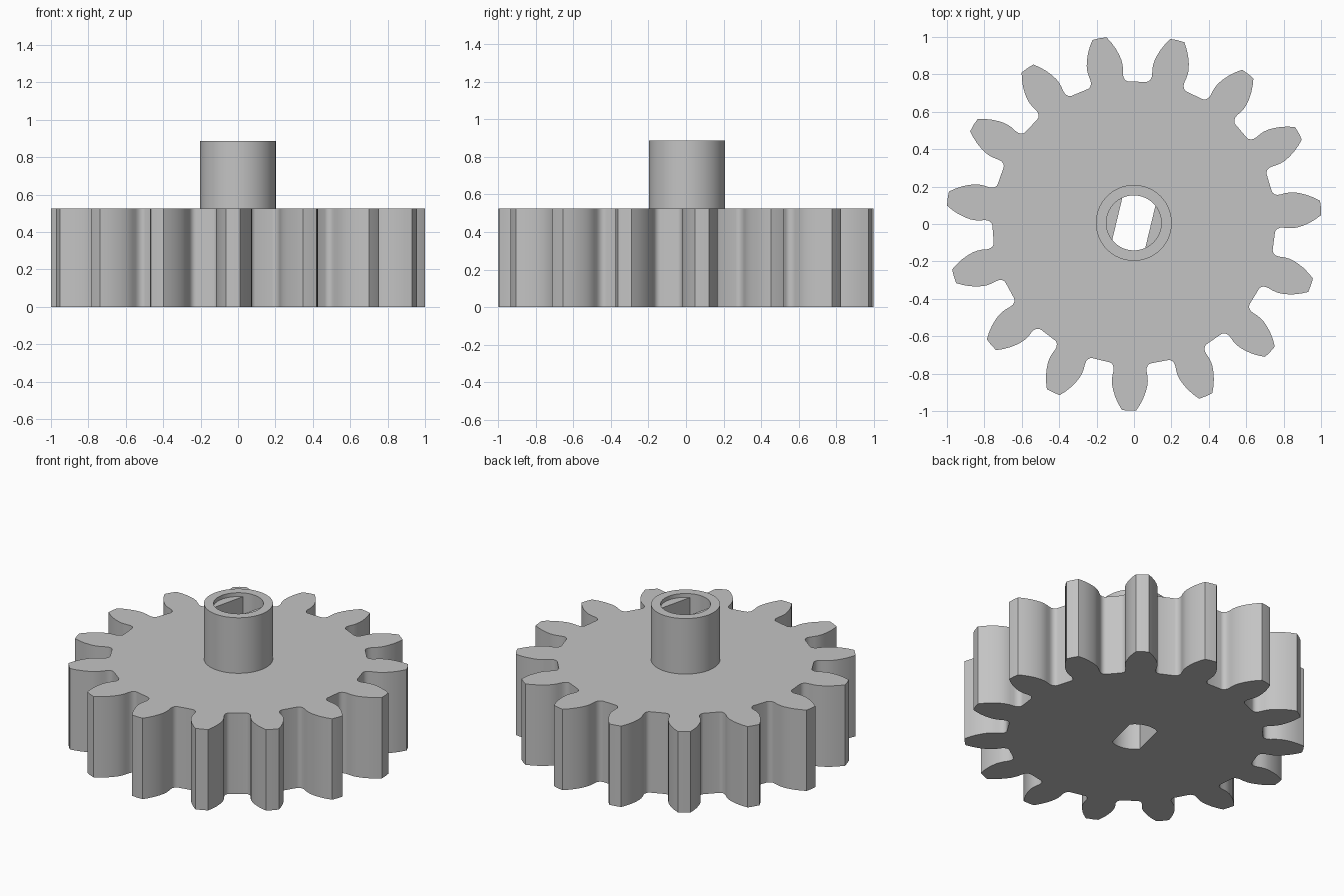
import bpy, bmesh, math
from mathutils import Matrix, Vector

if "Cube" in bpy.data.objects:
    bpy.data.objects.remove(bpy.data.objects["Cube"])

TEETH = 15
CENTRE = Vector((-0.001, 0.006, 0))
GEAR_TOP, HUB_TOP = 0.526, 0.887
HUB_R, BORE_R, FLAT, LEDGE = 0.203, 0.147, 0.091, 0.025
FIRST_TOOTH = math.radians(268.56)
BORE_TURN = math.radians(76.5)

grey = bpy.data.materials.new("light grey")
grey.use_nodes = True
colour = (0.55, 0.55, 0.55, 1)
grey.diffuse_color = colour
grey.node_tree.nodes["Principled BSDF"].inputs["Base Color"].default_value = colour


def prism(name, outline, bottom, top):
    """Upright solid from a flat outline around the gear axis."""
    bm = bmesh.new()
    face = bm.faces.new([bm.verts.new((x, y, bottom)) for x, y in outline])
    new = bmesh.ops.extrude_face_region(bm, geom=[face])["geom"]
    bmesh.ops.translate(bm, vec=(0, 0, top - bottom),
                        verts=[v for v in new if isinstance(v, bmesh.types.BMVert)])
    bmesh.ops.recalc_face_normals(bm, faces=bm.faces)
    mesh = bpy.data.meshes.new(name)
    bm.to_mesh(mesh)
    bm.free()
    mesh.materials.append(grey)
    obj = bpy.data.objects.new(name, mesh)
    obj.location = CENTRE
    bpy.context.collection.objects.link(obj)
    return obj


def arc(radius, start, end, count):
    return [(radius * math.cos(start + (end - start) * i / count),
             radius * math.sin(start + (end - start) * i / count)) for i in range(count)]


def combine(target, other, operation):
    """Apply a boolean and discard the helper solid."""
    mod = target.modifiers.new(operation, "BOOLEAN")
    mod.operation, mod.object, mod.solver = operation, other, "EXACT"
    bpy.context.view_layer.objects.active = target
    bpy.ops.object.modifier_apply(modifier=mod.name)
    bpy.data.objects.remove(other)


# One undercut tooth flank as (radius, half width), root to tip
flank = [(0.748, 0.112), (0.752, 0.102), (0.762, 0.093), (0.777, 0.088), (0.795, 0.089),
         (0.82, 0.094), (0.845, 0.096), (0.87, 0.094), (0.9, 0.087), (0.935, 0.075),
         (0.97, 0.058), (1.002, 0.038)]
tooth = [(r, -w) for r, w in flank] + [(1.004, 0)] + [(r, w) for r, w in reversed(flank)]
outline = []
for i in range(TEETH):
    turn = Matrix.Rotation(FIRST_TOOTH + math.tau * i / TEETH, 2)
    outline += [tuple(turn @ Vector(p)) for p in tooth]

# Toothed wheel with its raised hub
gear = prism("gear_with_hub", outline, 0, GEAR_TOP)
hub = prism("hub", arc(HUB_R, 0, math.tau, 64), GEAR_TOP - 0.1, HUB_TOP)
combine(gear, hub, "UNION")

# Shaft hole with two flats, opening into a shallow round recess
half = math.acos(FLAT / BORE_R)
side = math.pi / 2
hole = []
for k in (0, math.pi):
    start, end = BORE_TURN + k - (side - half), BORE_TURN + k + (side - half)
    hole += arc(BORE_R, start, end, 16) + [(BORE_R * math.cos(end), BORE_R * math.sin(end))]
combine(gear, prism("shaft_cutter", hole, -0.1, HUB_TOP - LEDGE / 2), "DIFFERENCE")
recess = arc(BORE_R, 0, math.tau, 64)
combine(gear, prism("recess_cutter", recess, HUB_TOP - LEDGE, HUB_TOP + 0.1), "DIFFERENCE")

# Smooth curved walls, crisp rims
bpy.ops.object.select_all(action="DESELECT")
gear.select_set(True)
bpy.context.view_layer.objects.active = gear
bpy.ops.object.shade_smooth_by_angle(angle=math.radians(30))
